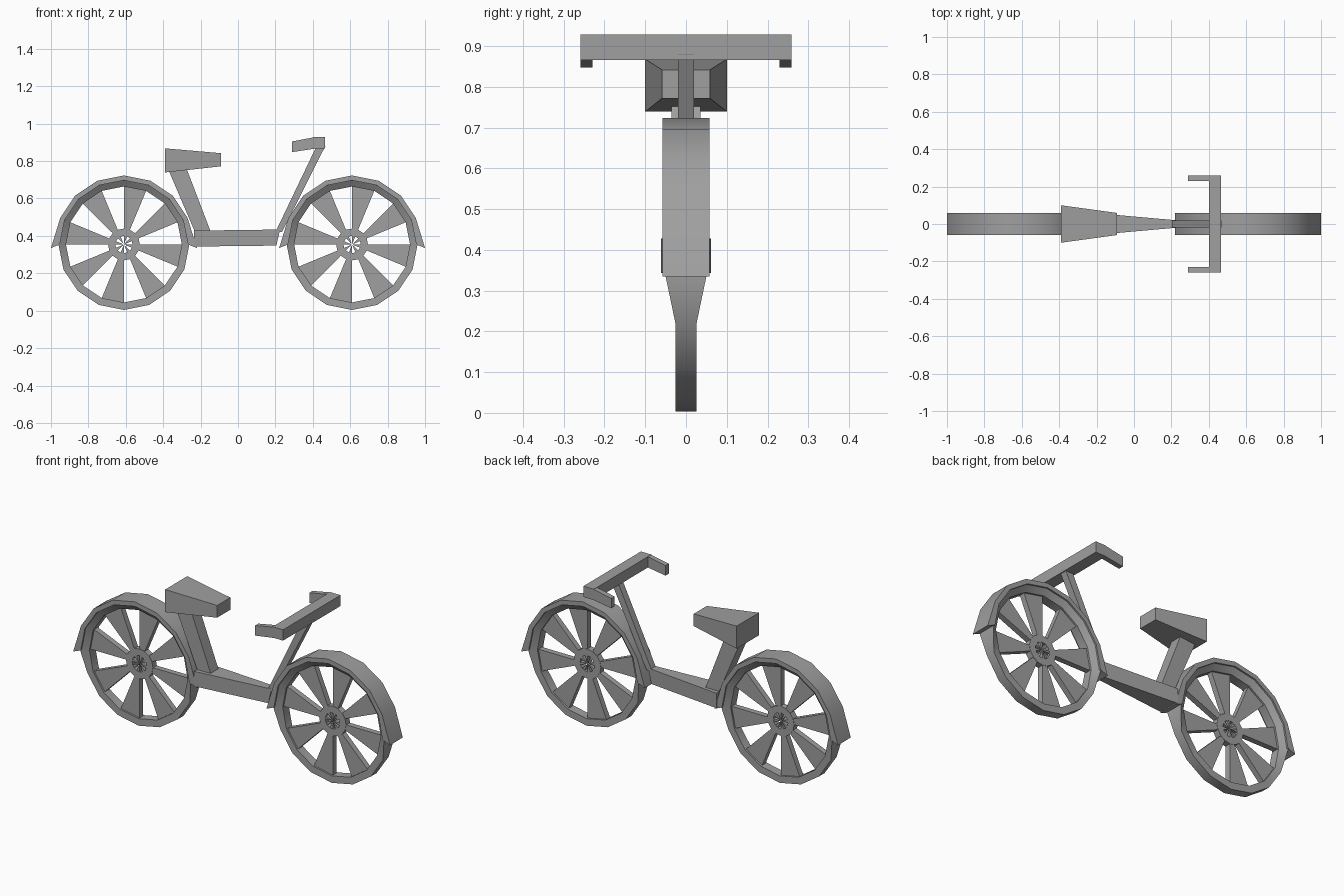
import bpy
import bmesh
from math import cos, sin, pi, radians

cube = bpy.data.objects.get("Cube")
if cube:
    bpy.data.objects.remove(cube, do_unlink=True)

grey = bpy.data.materials.new("plain grey")
grey.use_nodes = True
grey.diffuse_color = (0.35, 0.35, 0.35, 1)
grey.node_tree.nodes["Principled BSDF"].inputs["Base Color"].default_value = grey.diffuse_color


def finish(name, bm, smooth=False):
    bmesh.ops.recalc_face_normals(bm, faces=bm.faces)
    mesh = bpy.data.meshes.new(name)
    bm.to_mesh(mesh)
    bm.free()
    mesh.materials.append(grey)
    obj = bpy.data.objects.new(name, mesh)
    bpy.context.collection.objects.link(obj)
    if smooth:
        bpy.ops.object.select_all(action='DESELECT')
        obj.select_set(True)
        bpy.context.view_layer.objects.active = obj
        bpy.ops.object.shade_smooth_by_angle(angle=radians(30))
    return obj


def loft(bm, sections, closed=False):
    """Skin a row of matching cross-sections, capping the ends if open."""
    rows = [[bm.verts.new(p) for p in s] for s in sections]
    n = len(rows[0])
    pairs = list(zip(rows, rows[1:]))
    if closed:
        pairs.append((rows[-1], rows[0]))
    else:
        bm.faces.new(rows[0])
        bm.faces.new(rows[-1])
    for a, b in pairs:
        for i in range(n):
            j = (i + 1) % n
            bm.faces.new((a[i], a[j], b[j], b[i]))


def block(name, profile, widths):
    """Solid from an x-z outline with a half width for each corner."""
    bm = bmesh.new()
    loft(bm, [[(x, s * w, z) for (x, z), w in zip(profile, widths)] for s in (-1, 1)])
    return finish(name, bm)


# Wheels: tyre, mudguard, fan spokes and hub
SIDES = 16
STEP = 2 * pi / SIDES
AXLE_Z = 0.354
RIM = 0.31
TREAD = 0.35


def make_wheel(label, cx):
    def at(r, angle, y):
        return (cx + r * cos(angle), y, AXLE_Z + r * sin(angle))

    # Tyre is narrow below the axle and flares out to fill the mudguard above
    bm = bmesh.new()
    sections = []
    for i in range(SIDES):
        a = i * STEP
        w = 0.054 if i <= SIDES // 2 else 0.026
        sections.append([at(TREAD, a, -w), at(TREAD, a, w), at(RIM, a, 0.026), at(RIM, a, -0.026)])
    loft(bm, sections, closed=True)
    finish(label + "_tyre", bm, True)

    # Mudguard over the top half, with kicked-out ends
    bm = bmesh.new()
    sections = []
    for i in range(SIDES // 2 + 1):
        a = i * STEP
        end = i in (0, SIDES // 2)
        side = 1 if i == 0 else -1
        section = []
        for r, w in ((0.369, -0.058), (0.369, 0.058), (0.343, 0.058), (0.343, -0.058)):
            if end and r > 0.35:
                section.append((cx + side * 0.39, w, AXLE_Z - 0.019))
            else:
                section.append(at(r, a, w))
        sections.append(section)
    loft(bm, sections)
    finish(label + "_mudguard", bm, True)

    # Wedge spokes fill every second sector
    bm = bmesh.new()
    for k in range(SIDES // 2):
        a = 2 * k * STEP
        loft(bm, [[at(0.002, a - STEP / 2, y), at(0.315, a - STEP, y), at(0.315, a, y)]
                  for y in (-0.016, 0.016)])
    finish(label + "_spokes", bm)

    # Hub ring
    bm = bmesh.new()
    loft(bm, [[at(r, i * STEP, y) for r, y in
               ((0.085, -0.018), (0.085, 0.018), (0.046, 0.018), (0.046, -0.018))]
              for i in range(SIDES)], closed=True)
    finish(label + "_hub", bm)


make_wheel("rear_wheel", -0.61)
make_wheel("front_wheel", 0.61)

# Frame, tapering towards the front
block("frame_bar", [(-0.235, 0.343), (0.205, 0.348), (0.225, 0.434), (-0.235, 0.428)],
      [0.061, 0.02, 0.02, 0.061])
block("seat_post", [(-0.23, 0.42), (-0.145, 0.42), (-0.275, 0.76), (-0.375, 0.76)], [0.035] * 4)
block("seat", [(-0.39, 0.739), (-0.09, 0.772), (-0.09, 0.842), (-0.39, 0.868)],
      [0.1, 0.059, 0.059, 0.1])

# Steering
block("steering_stem", [(0.2, 0.42), (0.235, 0.42), (0.467, 0.88), (0.42, 0.88)], [0.02] * 4)
block("handlebar", [(0.4, 0.866), (0.466, 0.866), (0.466, 0.928), (0.4, 0.928)], [0.259] * 4)
for side, sign in (("left", 1), ("right", -1)):
    bm = bmesh.new()
    outline = [(0.29, 0.848), (0.41, 0.866), (0.41, 0.928), (0.29, 0.905)]
    loft(bm, [[(x, sign * y, z) for x, z in outline] for y in (0.23, 0.259)])
    finish(side + "_grip", bm)
